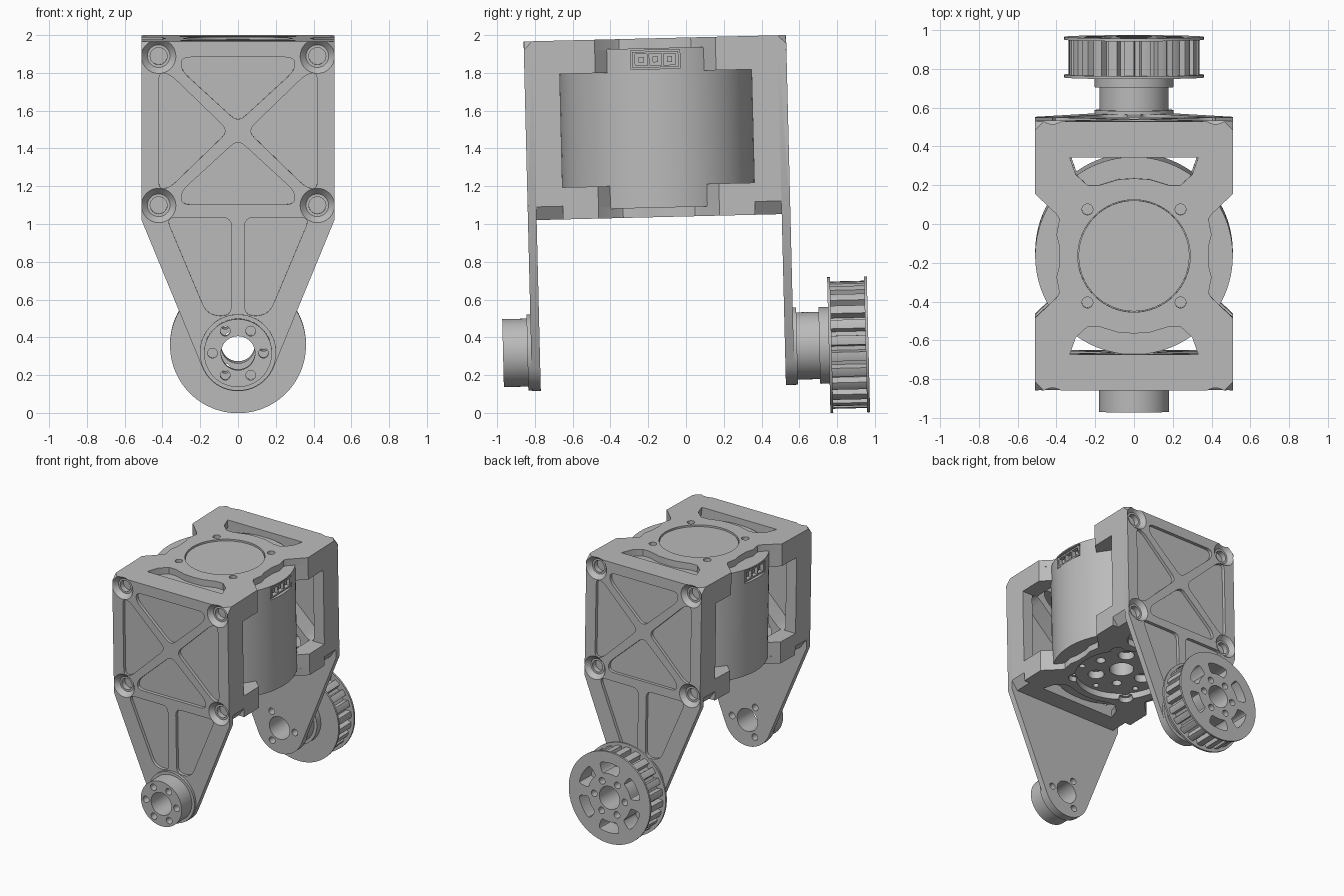
import bpy, bmesh, math
from mathutils import Matrix, Vector

cube = bpy.data.objects.get("Cube")
if cube:
    bpy.data.objects.remove(cube, do_unlink=True)

grey = bpy.data.materials.new("machined_grey")
grey.use_nodes = True
COLOUR = (0.5, 0.5, 0.5, 1)
grey.diffuse_color = COLOUR
grey.node_tree.nodes["Principled BSDF"].inputs["Base Color"].default_value = COLOUR

YC = -0.141                 # middle of the housing
AXIS = 0.34                 # height of the pivot axis
BOTTOM, TOP = 1.04, 1.987   # housing heights
OUT, SKIN, IN = 0.695, 0.649, 0.508   # bracket depths from the middle
parts = []


def finish(name, bm, keep=True):
    bmesh.ops.recalc_face_normals(bm, faces=bm.faces)
    mesh = bpy.data.meshes.new(name)
    bm.to_mesh(mesh)
    bm.free()
    mesh.materials.append(grey)
    ob = bpy.data.objects.new(name, mesh)
    bpy.context.collection.objects.link(ob)
    if keep:
        parts.append(ob)
    return ob


def prism(name, pts, axis, a, b, keep=True, clip=0):
    """Extrude an outline along Y (points are x, z) or Z (points are x, y)."""
    bm = bmesh.new()
    put = (lambda u, v, w: (u, w, v)) if axis == "Y" else (lambda u, v, w: (u, v, w))
    face = bm.faces.new([bm.verts.new(put(u, v, a)) for u, v in pts])
    new = bmesh.ops.extrude_face_region(bm, geom=[face])["geom"]
    step = Vector(put(0, 0, b - a))
    bmesh.ops.translate(bm, vec=step, verts=[g for g in new if isinstance(g, bmesh.types.BMVert)])
    if clip:  # clipped top corners on the outer face
        corners = [v for v in bm.verts if v.co.z > TOP - 0.01 and abs(v.co.y - a) < 1e-4]
        bmesh.ops.bevel(bm, geom=corners, offset=clip, affect="VERTICES", segments=1)
    return finish(name, bm, keep)


def circle(r, c=(0, 0), n=48, r2=None):
    return [(c[0] + r * math.cos(i * math.tau / n), c[1] + r * math.sin(i * math.tau / n)) for i in range(n)]


def disc(name, axis, r, a, b, c=(0, 0), n=64, keep=True):
    return prism(name, circle(r, c, n), axis, a, b, keep)


def cone(axis, c, r1, r2, a, b):
    """Countersink cutter, radius r1 at a and r2 at b."""
    bm = bmesh.new()
    bmesh.ops.create_cone(bm, cap_ends=True, segments=32, radius1=r1, radius2=r2, depth=abs(b - a))
    flip = 1 if b > a else -1
    if axis == "Y":
        m = Matrix.Translation((c[0], (a + b) / 2, c[1])) @ Matrix.Rotation(-flip * math.pi / 2, 4, "X")
    else:
        m = Matrix.Translation((c[0], c[1], (a + b) / 2)) @ Matrix.Rotation(0 if flip > 0 else math.pi, 4, "X")
    bm.transform(m)
    return finish("cutter", bm, False)


def cut(ob, *cutters):
    bpy.context.view_layer.objects.active = ob
    for c in cutters:
        mod = ob.modifiers.new("cut", "BOOLEAN")
        mod.operation, mod.solver, mod.object = "DIFFERENCE", "EXACT", c
        bpy.ops.object.modifier_apply(modifier=mod.name)
        bpy.data.objects.remove(c, do_unlink=True)


def rounded(pts, r, n=4):
    """Fillet every corner of an outline."""
    out = []
    for i, p in enumerate(pts):
        p = Vector(p)
        e = [Vector(pts[i - 1]) - p, Vector(pts[(i + 1) % len(pts)]) - p]
        a, b = [p + d.normalized() * min(r, d.length * 0.45) for d in e]
        for k in range(n + 1):
            t = k / n
            out.append(tuple(a * (1 - t) ** 2 + p * 2 * t * (1 - t) + b * t * t))
    return out


def ring(count, r, c, start=0):
    return [(c[0] + r * math.cos(start + k * math.tau / count),
             c[1] + r * math.sin(start + k * math.tau / count)) for k in range(count)]


HUB = (0, AXIS)


def drill_hub(ob, a, b, count=6):
    cut(ob, disc("cutter", "Y", 0.09, a, b, HUB, 48, False))
    for p in ring(count, 0.135, HUB):
        cut(ob, disc("cutter", "Y", 0.026, a, b, p, 20, False))


# Pocket outlines for the bracket faces
MID = (BOTTOM + TOP) / 2
tall = [(-0.30, MID + 0.39), (0.30, MID + 0.39), (0.30, MID + 0.32), (0, MID + 0.045), (-0.30, MID + 0.32)]
wide = [(0.42, MID + 0.31), (0.42, MID - 0.31), (0.36, MID - 0.30), (0.05, MID), (0.36, MID + 0.30)]
webs = [tall, [(x, 2 * MID - z) for x, z in tall], wide, [(-x, z) for x, z in wide]]
leg_half = [(0.38, 1.055), (0.035, 1.055), (0.035, 0.545), (0.10, 0.53), (0.17, 0.555)]
legs = [leg_half, [(-x, z) for x, z in leg_half]]
SCREWS = [(sx * 0.42, MID + sz * 0.395) for sx in (-1, 1) for sz in (-1, 1)]

# Front and back brackets: thin pivoted plate with a deep ribbed frame behind it
for side, s in (("front", -1), ("back", 1)):
    def at(d, s=s):
        return YC + s * d
    arc = [(0.205 * math.cos(t), AXIS + 0.205 * math.sin(t))
           for t in [math.radians(-22 - k * (136 / 24)) for k in range(25)]]
    outline = [(-0.51, BOTTOM), (-0.51, TOP), (0.51, TOP), (0.51, BOTTOM)] + arc
    plate = prism(side + "_bracket_plate", outline, "Y", at(OUT), at(SKIN), clip=0.045)
    for shape in webs + legs:
        cut(plate, prism("cutter", rounded(shape, 0.05), "Y", at(OUT + 0.05), at(OUT - 0.025), False))
    drill_hub(plate, at(OUT + 0.1), at(SKIN - 0.1), 3)
    c = 0.07
    frame = prism(side + "_bracket_frame", [(-0.51, BOTTOM + c), (-0.51, TOP), (0.51, TOP), (0.51, BOTTOM + c),
                  (0.46, BOTTOM), (-0.46, BOTTOM)], "Y", at(SKIN), at(IN))
    for shape in webs:
        cut(frame, prism("cutter", rounded(shape, 0.05), "Y", at(SKIN + 0.05), at(IN - 0.05), False))
    for p in SCREWS:
        cut(plate, cone("Y", p, 0.093, 0.06, at(OUT + 0.002), at(OUT - 0.035)),
            disc("cutter", "Y", 0.045, at(OUT + 0.05), at(SKIN - 0.05), p, 24, False))
        cut(frame, disc("cutter", "Y", 0.045, at(SKIN + 0.05), at(SKIN - 0.03), p, 24, False))

# Top and bottom end plates with waisted sides, slots and corner posts
quarter = [(0.51, IN), (0.51, 0.32), (0.40, 0.215), (0.385, 0.19), (0.40, 0.11), (0.385, 0.05)]
right = quarter + [(x, -y) for x, y in reversed(quarter)]
outline = [(x, y + YC) for x, y in right + [(-x, -y) for x, y in right]]
slot_half = [(0.335, IN + 0.01), (0.30, 0.42), (0.24, 0.365), (0.18, 0.365), (0.08, 0.395)]
slot = slot_half + [(0, 0.40)] + [(-x, y) for x, y in reversed(slot_half)]
post = [(0.51, IN), (0.51, 0.32), (0.38, 0.20), (0.38, IN)]
for side, z0, z1, drop, hole in (("top", TOP, 1.93, 1.81, 0.29), ("bottom", BOTTOM, 1.10, 1.21, 0.345)):
    d = 0.1 if side == "top" else -0.1
    plate = prism(side + "_end_plate", outline, "Z", z0, z1)
    for s in (-1, 1):
        cut(plate, prism("cutter", [(x, YC + s * y) for x, y in slot], "Z", z0 + d, z1 - d, False))
        for t in (-1, 1):
            prism(side + "_corner_post", [(s * x, YC + t * y) for x, y in post], "Z", z0, drop)
            p = (s * 0.24, YC + t * 0.24)
            cut(plate, cone("Z", p, 0.055, 0.045, z0 + d * 0.02, z0 - d * 0.35),
                disc("cutter", "Z", 0.028, z0 + d, z1 - d, p, 24, False))
    cut(plate, disc("cutter", "Z", hole, z0 + d, z1 - d, (0, YC), 64, False))
disc("motor_cap", "Z", 0.286, 1.92, TOP - 0.012, (0, YC))

# Motor can with a drilled rotor face and a connector socket on each side
motor = disc("motor_can", "Z", 0.51, 1.09, 1.935, (0, YC), 96)
cut(motor, disc("cutter", "Z", 0.09, 1.0, 1.2, (0, YC), 32, False))
for k, p in enumerate(ring(6, 0.2, (0, YC))):
    cut(motor, disc("cutter", "Z", 0.06 if k % 2 else 0.035, 1.0, 1.15, p, 24, False))
for p in ring(6, 0.295, (0, YC), math.pi / 6):
    cut(motor, disc("cutter", "Z", 0.022, 1.0, 1.15, p, 16, False))
for s in (-1, 1):
    def box(x0, x1, y, half, z0, z1, name="cutter", keep=False, s=s):
        return prism(name, [(s * x0, YC + y - half), (s * x1, YC + y - half),
                            (s * x1, YC + y + half), (s * x0, YC + y + half)], "Z", z0, z1, keep)
    cut(motor, box(0.42, 0.6, 0, 0.13, 1.825, 1.925))
    socket = box(0.40, 0.495, 0, 0.122, 1.833, 1.917, "connector_socket", True)
    for y in (-0.075, 0, 0.075):
        cut(socket, box(0.44, 0.6, y, 0.032, 1.845, 1.905))
        box(0.43, 0.48, y, 0.014, 1.86, 1.89, "connector_pin", True)

# Front pivot hub
F, B = YC - OUT, YC + OUT
for name, r, a, b in (("front_hub", 0.18, F, -0.985), ("front_hub_flange", 0.202, F, F - 0.02),
                      ("back_hub", 0.178, B, 0.70), ("back_hub_flange", 0.205, B, B + 0.018),
                      ("pulley_seat", 0.203, 0.69, 0.742)):
    drill_hub(disc(name, "Y", r, a, b, HUB), min(a, b) - 0.1, max(a, b) + 0.1)

# Toothed belt pulley with two rims
TEETH = 24
profile = []
for k in range(TEETH):
    for f, r in ((0.0, 0.335), (0.28, 0.338), (0.56, 0.335), (0.64, 0.295), (0.92, 0.295)):
        t = (k + f) * math.tau / TEETH
        profile.append((r * math.cos(t), AXIS + r * math.sin(t)))
pockets = []
for k in range(6):
    mid = (k + 0.5) * math.tau / 6
    arc = [mid + math.radians(a) for a in (-20, -10, 0, 10, 20)]
    pts = [(0.275 * math.cos(t), AXIS + 0.275 * math.sin(t)) for t in arc]
    pts += [(0.19 * math.cos(t), AXIS + 0.19 * math.sin(t)) for t in reversed(arc)]
    pockets.append(rounded(pts, 0.035))
for ob in (prism("pulley_teeth", profile, "Y", 0.753, 0.937),
           disc("pulley_inner_rim", "Y", 0.36, 0.74, 0.755, HUB, 96),
           disc("pulley_outer_rim", "Y", 0.36, 0.935, 0.95, HUB, 96)):
    drill_hub(ob, 0.6, 1.1)
    if "inner" not in ob.name:
        for pts in pockets:
            cut(ob, prism("cutter", pts, "Y", 0.80, 1.1, False))

# Slight lean of the whole assembly, then shading
lean = Matrix.Translation((0, 0, 1)) @ Matrix.Rotation(0.0244, 4, "X") @ Matrix.Translation((0, 0, -1))
for ob in parts:
    ob.data.transform(lean)
bpy.ops.object.select_all(action="DESELECT")
for ob in parts:
    ob.select_set(True)
bpy.context.view_layer.objects.active = parts[0]
bpy.ops.object.shade_smooth_by_angle(angle=math.radians(30))
